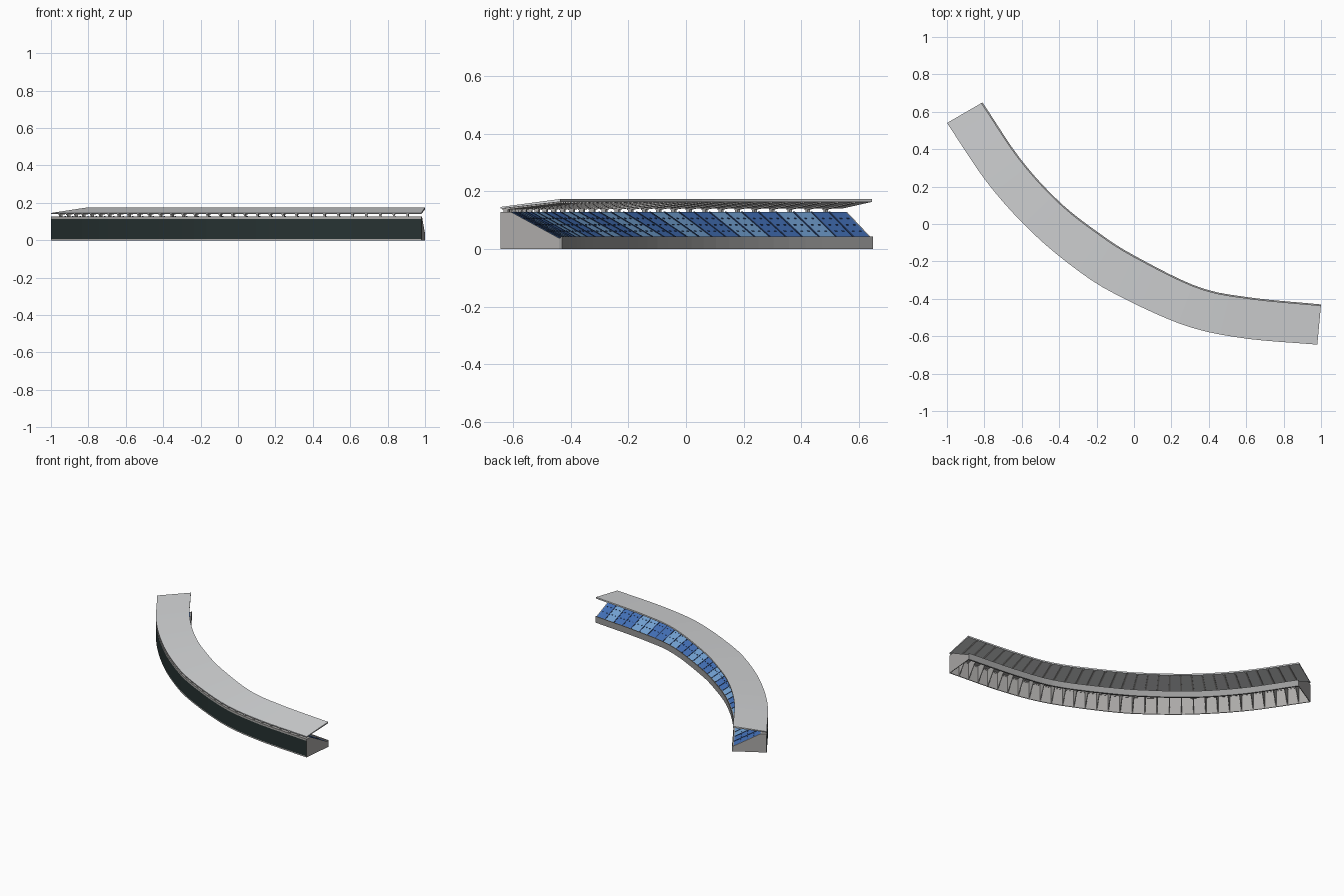
import bpy
import bmesh
from mathutils import Vector

cube = bpy.data.objects.get("Cube")
if cube:
    bpy.data.objects.remove(cube, do_unlink=True)

BAYS = 32


def material(name, rgb):
    m = bpy.data.materials.new(name)
    m.diffuse_color = (*rgb, 1)
    m.use_nodes = True
    bsdf = next(n for n in m.node_tree.nodes if n.type == "BSDF_PRINCIPLED")
    bsdf.inputs["Base Color"].default_value = (*rgb, 1)
    return m


concrete = material("concrete grey", (0.41, 0.40, 0.39))
wall_grey = material("front wall grey", (0.33, 0.33, 0.33))
roof_grey = material("roof grey", (0.66, 0.67, 0.68))
cladding = material("dark cladding", (0.02, 0.032, 0.032))
blue = material("seat blue", (0.055, 0.16, 0.47))
light_blue = material("light seat blue", (0.17, 0.36, 0.65))
navy = material("aisle navy", (0.022, 0.05, 0.14))

# Plan of the stand: pitch-side edge and outer edge
inner = [(-.81, .65), (-.605, .345), (-.395, .115), (-.185, -.05),
         (0, -.168), (.34, -.335), (.62, -.393), (1, -.43)]
outer = [(-1, .54), (-.78, .215), (-.55, -.04), (-.315, -.238),
         (-.10, -.375), (.265, -.54), (.58, -.61), (.98, -.645)]


def smooth_path(points):
    """Catmull-Rom curve through the points."""
    p = [Vector(q) for q in points]
    p = [2 * p[0] - p[1]] + p + [2 * p[-1] - p[-2]]
    out = []
    for a, b, c, d in zip(p, p[1:], p[2:], p[3:]):
        for k in range(20):
            t = k / 20
            out.append(0.5 * (2 * b + (c - a) * t + (2 * a - 5 * b + 4 * c - d) * t ** 2
                              + (3 * b - a - 3 * c + d) * t ** 3))
    return out + [p[-2]]


path_in, path_out = smooth_path(inner), smooth_path(outer)
lengths = [0.0]
for i in range(1, len(path_in)):
    mid = (path_in[i] + path_out[i] - path_in[i - 1] - path_out[i - 1]) / 2
    lengths.append(lengths[-1] + mid.length)


def at(s, u, z):
    """Point at bay position s, u from pitch side (0) to outside (1)."""
    d = lengths[-1] * s / BAYS
    i = 0
    while i < len(lengths) - 2 and lengths[i + 1] < d:
        i += 1
    f = (d - lengths[i]) / (lengths[i + 1] - lengths[i])
    a = path_in[i].lerp(path_in[i + 1], f)
    b = path_out[i].lerp(path_out[i + 1], f)
    p = a.lerp(b, u)
    return (p.x, p.y, z)


def loft(name, profiles, runs, mats, rule=None):
    """Carry each closed (u, z) profile along each run of bay positions."""
    bm = bmesh.new()
    for prof in profiles:
        n = len(prof)
        for run in runs:
            rings = [[bm.verts.new(at(s, u, z)) for u, z in prof] for s in run]
            for j in range(len(run) - 1):
                for e in range(n):
                    g = (e + 1) % n
                    f = bm.faces.new((rings[j][e], rings[j][g],
                                      rings[j + 1][g], rings[j + 1][e]))
                    if rule:
                        f.material_index = rule(e, j)
            bm.faces.new(rings[0])
            bm.faces.new(rings[-1][::-1])
    bmesh.ops.recalc_face_normals(bm, faces=bm.faces[:])
    me = bpy.data.meshes.new(name)
    bm.to_mesh(me)
    bm.free()
    for m in mats:
        me.materials.append(m)
    ob = bpy.data.objects.new(name, me)
    bpy.context.scene.collection.objects.link(ob)


def box(u0, u1, z0, z1):
    return [(u0, z0), (u1, z0), (u1, z1), (u0, z1)]


# Seat slope runs from the front wall up to the flat concourse
FOOT, HEAD = .05, .82


def deck_z(u):
    return .038 + .09 * (u - FOOT) / (HEAD - FOOT)


full = [list(range(BAYS + 1))]
frames = [[s - 0.07, s + 0.07] for s in range(1, BAYS)]
aisle_runs = [[s - 0.05, s + 0.05] for s in range(1, BAYS)]

# Outer wall: dark cladding outside, concrete inside
loft("outer_wall", [box(.98, 1, .008, .115)], full, [concrete, cladding],
     lambda e, j: 1 if e == 1 else 0)
loft("wall_base", [box(.975, 1, 0, .008)], full, [concrete])
loft("concourse", [[(HEAD, .122), (.97, .122), (.97, .115), (1, .115),
                    (1, .128), (HEAD, .128)]], full, [concrete])

# Pitch-side wall and its rail
loft("front_wall", [box(0, FOOT, 0, .038)], full, [wall_grey])
loft("front_rail", [box(0, .025, .038, .044)], full, [wall_grey])


# Sloping seat deck, coloured in pairs of bays
def seat_colour(e, j):
    if e != 2:
        return 0
    b = BAYS - 1 - j
    return 2 if b % 4 < 2 and b > 0 else 1


loft("seat_deck", [[(FOOT, .032), (HEAD, .122), (HEAD, .128), (FOOT, .038)]],
     full, [concrete, blue, light_blue], seat_colour)


def strip(u0, u1):
    return [(u0, deck_z(u0)), (u1, deck_z(u1)),
            (u1, deck_z(u1) + .002), (u0, deck_z(u0) + .002)]


# Aisles between bays and small dark gaps in the seat rows
loft("aisles", [strip(FOOT, HEAD)], aisle_runs, [navy])
loft("row_gaps", [strip(u, u + .018) for u in (.24, .43, .62)],
     [[b + k - .06, b + k + .06] for b in range(BAYS) for k in (.3, .7)], [navy])

# End walls and hollow supporting ribs
wedge = [(0, 0), (1, 0), (1, .128), (HEAD, .128), (FOOT, .038), (0, .038)]
loft("end_walls", [wedge], [[0, .06], [BAYS - .06, BAYS]], [concrete])
loft("support_ribs", [[(.6, .098), (.98, .004), (.98, .122), (HEAD, .122)]],
     [[s - .03, s + .03] for s in range(1, BAYS)], [concrete])

# Roof with beams and posts
loft("roof", [[(.03, .164), (.03, .174), (1, .146), (1, .140)]], full, [roof_grey])
loft("roof_beams", [[(.06, .164), (.99, .141), (.99, .135), (.06, .159)]],
     frames, [concrete])
loft("roof_posts", [box(.90, .97, .128, .142)], frames, [concrete])
